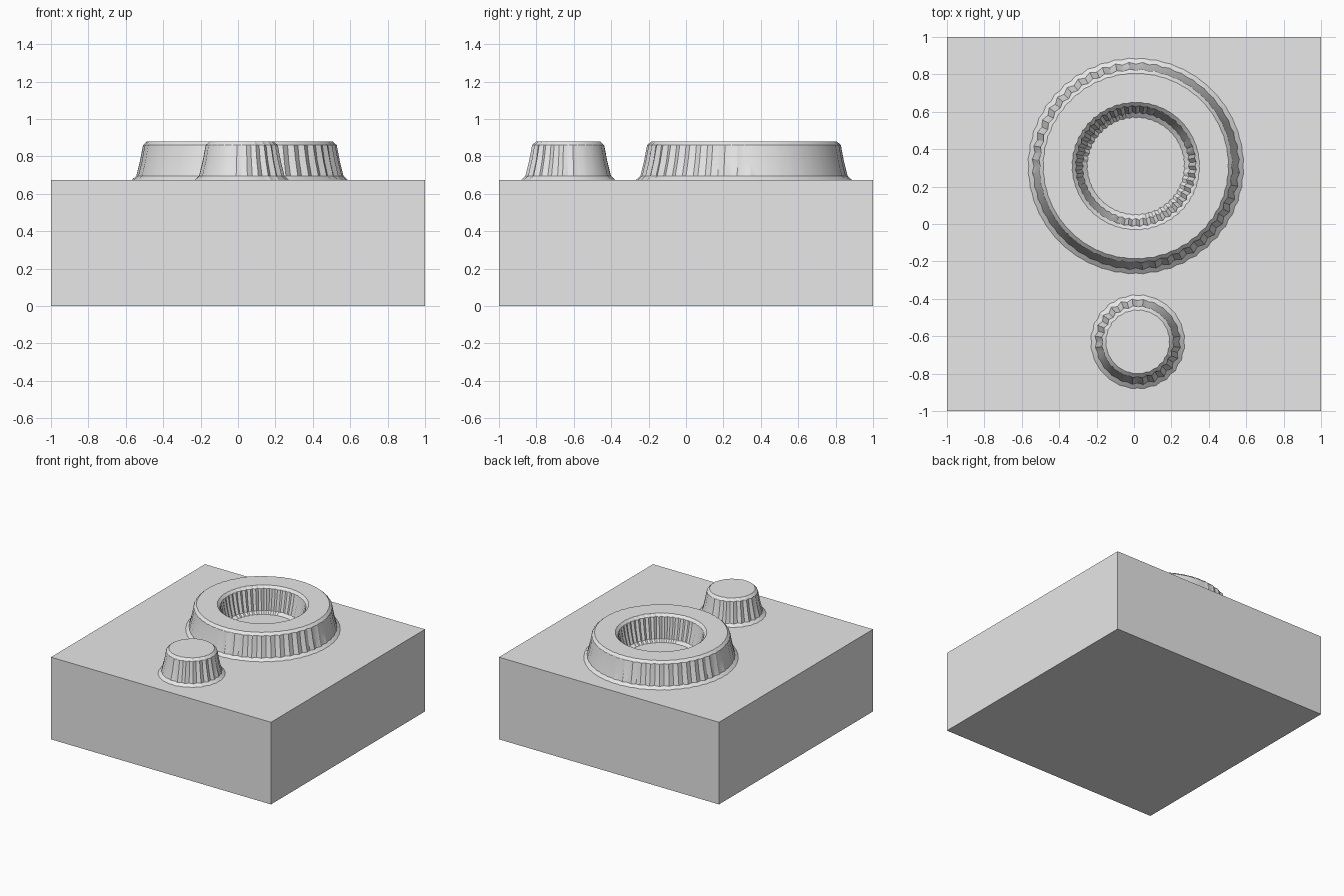
import bpy, bmesh, math
from mathutils import Vector

cube = bpy.data.objects.get("Cube")
if cube:
    bpy.data.objects.remove(cube, do_unlink=True)

BASE = 0.675   # top of the block
TOP = 0.88     # top of the raised shapes

grey = bpy.data.materials.new("plain_grey")
grey.use_nodes = True
colour = (0.8, 0.8, 0.8, 1)
grey.diffuse_color = colour
grey.node_tree.nodes["Principled BSDF"].inputs["Base Color"].default_value = colour


def finish(bm, name, smooth=True):
    bmesh.ops.recalc_face_normals(bm, faces=bm.faces)
    mesh = bpy.data.meshes.new(name)
    bm.to_mesh(mesh)
    bm.free()
    mesh.materials.append(grey)
    ob = bpy.data.objects.new(name, mesh)
    bpy.context.collection.objects.link(ob)
    if smooth:
        bpy.ops.object.select_all(action='DESELECT')
        ob.select_set(True)
        bpy.context.view_layer.objects.active = ob
        bpy.ops.object.shade_smooth_by_angle(angle=math.radians(30))
    return ob


def raised_shape(name, centre, profile, segments, capped):
    """Turn a profile of (radius, height, ripple) with chiselled side walls."""
    bm = bmesh.new()
    rings = []
    for radius, z, ripple in profile:
        ring = []
        for i in range(segments):
            a = math.tau * i / segments
            # Notches are deepest along one diagonal
            weight = 0.25 + 0.75 * math.cos(a + math.pi / 4) ** 2
            r = radius + ripple * weight * (1 if i % 2 else -1)
            ring.append(bm.verts.new((centre[0] + r * math.cos(a),
                                      centre[1] + r * math.sin(a), z)))
        rings.append(ring)
    for low, high in zip(rings, rings[1:]):
        for i in range(segments):
            j = (i + 1) % segments
            bm.faces.new((low[i], low[j], high[j], high[i]))
    if capped:
        bm.faces.new(rings[-1])
    return finish(bm, name)


# Block
bm = bmesh.new()
bmesh.ops.create_cube(bm, size=1)
bmesh.ops.scale(bm, vec=Vector((2, 2, BASE)), verts=bm.verts)
bmesh.ops.translate(bm, vec=Vector((0, 0, BASE / 2)), verts=bm.verts)
finish(bm, "base_block", smooth=False)


def wall(radius, slope):
    """Tapered wall with a flared foot and a softened top edge."""
    return [(radius + slope * 0.06, BASE, 0.004),
            (radius + slope * 0.035, BASE + 0.02, 0.008),
            (radius + slope * 0.015, BASE + 0.1, 0.008),
            (radius, TOP - 0.02, 0.006),
            (radius - slope * 0.02, TOP, 0.003)]


# Ring with a sloped hole, and the small round knob in front of it
raised_shape("raised_ring", (0.01, 0.31),
             wall(0.32, -1) + wall(0.515, 1)[::-1], 96, False)
raised_shape("raised_knob", (0.02, -0.63), wall(0.19, 1), 48, True)
